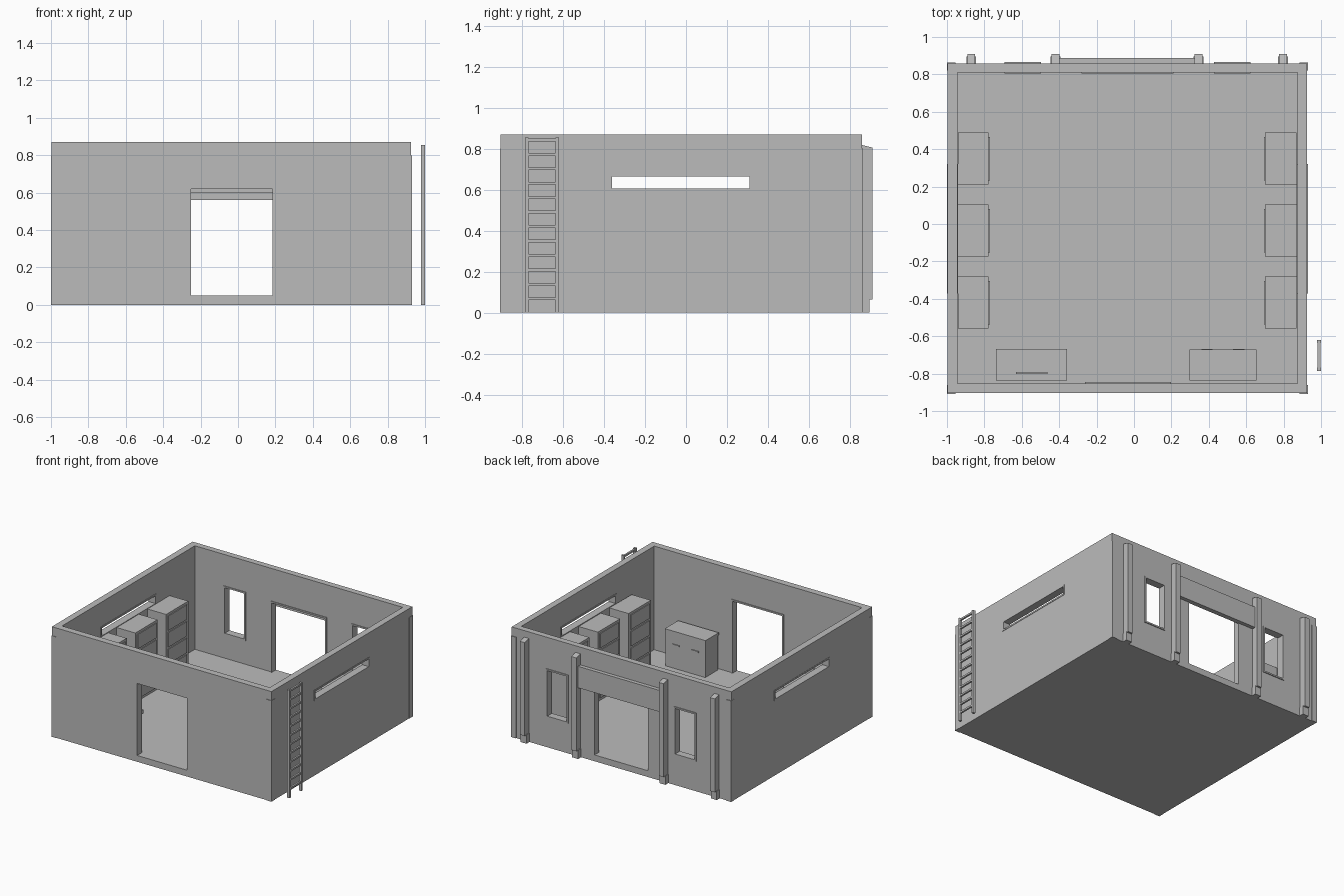
import bpy

if "Cube" in bpy.data.objects:
    bpy.data.objects.remove(bpy.data.objects["Cube"])

GREY = bpy.data.materials.new("plain_grey")
GREY.diffuse_color = (0.5, 0.5, 0.5, 1)
GREY.use_nodes = True
GREY.node_tree.nodes["Principled BSDF"].inputs["Base Color"].default_value = GREY.diffuse_color


def box(name, x, y, z):
    """Axis-aligned box from (min, max) ranges."""
    bpy.ops.mesh.primitive_cube_add(size=1)
    ob = bpy.context.object
    ob.name = name
    r = (x, y, z)
    for v in ob.data.vertices:
        for i in range(3):
            v.co[i] = r[i][0] if v.co[i] < 0 else r[i][1]
    ob.data.materials.append(GREY)
    return ob


def cut(target, x, y, z):
    """Boolean a box out of the target."""
    c = box("cutter", x, y, z)
    c.hide_render = True
    m = target.modifiers.new("cut", 'BOOLEAN')
    m.operation, m.solver, m.object = 'DIFFERENCE', 'EXACT', c
    bpy.context.view_layer.objects.active = target
    bpy.ops.object.modifier_apply(modifier=m.name)
    bpy.data.objects.remove(c)


def frame(name, axis, span, z, depth, bottom=True, w=0.012):
    """Trim bars around an opening; axis is the direction the opening spans."""
    a, b = span
    bars = [((a - w, b + w), (z[1], z[1] + w)), ((a - w, a), z), ((b, b + w), z)]
    if bottom:
        bars.append(((a - w, b + w), (z[0] - w, z[0])))
    for s, h in bars:
        box(name, *((s, depth, h) if axis == 'x' else (depth, s, h)))


# Room shell: floor slab and four walls, open at the top
X0, X1, Y0, Y1, H, F = -0.998, 0.926, -0.904, 0.858, 0.87, 0.05
shell = box("room_shell", (X0, X1), (Y0, Y1), (0, H))
cut(shell, (-0.945, 0.875), (-0.852, 0.81), (F, 1.2))

# Front door
door = (-0.25, 0.185)
cut(shell, door, (-1.2, -0.8), (F, 0.62))
frame("front_door_frame", 'x', door, (F, 0.62), (-0.9, -0.845), False)

# Back gate with its shutter box
gate = (-0.268, 0.2)
cut(shell, gate, (0.7, 1.2), (F, 0.6))
frame("gate_frame", 'x', gate, (F, 0.6), (0.805, 0.85), False)
box("shutter_box", (-0.4, 0.33), (0.85, 0.888), (0.56, 0.73))

# Back windows
for span in ((-0.68, -0.51), (0.44, 0.61)):
    cut(shell, span, (0.7, 1.2), (0.25, 0.61))
    frame("window_frame", 'x', span, (0.25, 0.61), (0.805, 0.865))

# Long slit windows in both side walls
slit, sz = (-0.36, 0.31), (0.605, 0.665)
for wall, depth in (((-1.2, -0.9), (-1.0, -0.94)), ((0.83, 1.2), (0.87, 0.929))):
    cut(shell, wall, slit, sz)
    frame("slit_frame", 'y', slit, sz, depth)

# Corner strips
for x in ((-1.0, -0.955), (0.885, 0.929)):
    for y in ((-0.908, -0.862), (0.82, 0.864)):
        sx = (x[0], x[0] + 0.02) if x[0] < 0 else (x[1] - 0.02, x[1])
        sy = (y[0], y[0] + 0.02) if y[0] < 0 else (y[1] - 0.02, y[1])
        box("corner_strip", sx, y, (0, 0.8))
        box("corner_strip", x, sy, (0, 0.8))

# Back pilasters with wider feet and bevelled tops
for cx in (-0.87, -0.42, 0.345, 0.797):
    p = box("pilaster", (cx - 0.021, cx + 0.021), (0.85, 0.91), (0.065, 0.82))
    for v in p.data.vertices:
        if v.co.z > 0.5 and v.co.y > 0.9:
            v.co.z -= 0.015
    box("pilaster_foot", (cx - 0.026, cx + 0.026), (0.85, 0.895), (0, 0.07))

# Ladder standing off the right wall
for y in (-0.785, -0.636):
    box("ladder_rail", (0.978, 1.0), (y, y + 0.017), (0, 0.855))
for i in range(12):
    z = 0.068 + i * 0.0704
    box("ladder_rung", (0.982, 0.996), (-0.77, -0.634), (z - 0.007, z + 0.007))

# Three drawer cabinets along each side wall
for side in (-1, 1):
    back, face = (-0.94, -0.777) if side < 0 else (0.868, 0.7)
    for y in (-0.56, -0.175, 0.21):
        box("drawer_cabinet", tuple(sorted((back, face))), (y, y + 0.278), (F, 0.6))
        for i in range(4):
            z = 0.07 + i * 0.132
            tip = face - side * 0.006
            box("drawer_front", tuple(sorted((face + side * 0.01, tip))),
                (y + 0.022, y + 0.256), (z, z + 0.115))

# Low cupboard by the front wall
box("cupboard", (0.303, 0.65), (-0.832, -0.674), (F, 0.325))
box("cupboard_top", (0.298, 0.655), (-0.836, -0.67), (0.325, 0.345))
for x in (0.36, 0.53):
    box("cupboard_handle", (x, x + 0.06), (-0.68, -0.667), (0.232, 0.242))

# Desk with monitor and keyboard
box("desk_top", (-0.738, -0.358), (-0.838, -0.668), (0.265, 0.295))
for x in (-0.73, -0.386):
    box("desk_side", (x, x + 0.02), (-0.83, -0.69), (F, 0.27))
box("desk_back", (-0.72, -0.37), (-0.83, -0.815), (0.12, 0.27))
box("monitor", (-0.63, -0.463), (-0.802, -0.79), (0.33, 0.44))
box("monitor_stand", (-0.56, -0.533), (-0.802, -0.793), (0.29, 0.34))
box("keyboard", (-0.617, -0.482), (-0.757, -0.705), (0.29, 0.303))
